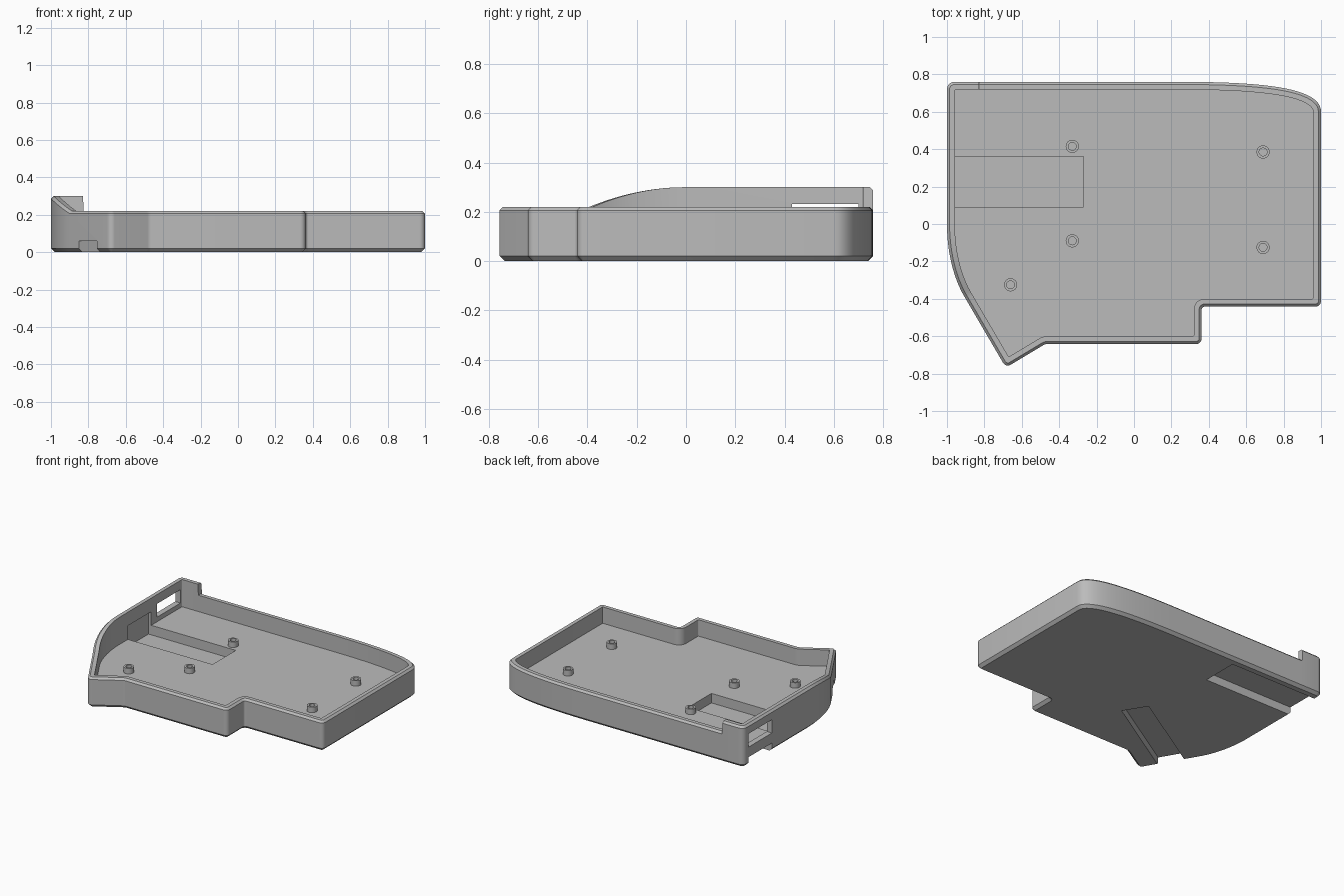
import bpy, bmesh, math
from mathutils import Vector, Matrix

cube = bpy.data.objects.get("Cube")
if cube:
    bpy.data.objects.remove(cube)

FLOOR, RIM, RAISED, WALL = 0.1, 0.22, 0.30, 0.042

mat = bpy.data.materials.new("grey plastic")
mat.use_nodes = True
grey = (0.5, 0.5, 0.5, 1)
mat.diffuse_color = grey
mat.node_tree.nodes["Principled BSDF"].inputs["Base Color"].default_value = grey


def make_object(name, bm):
    bmesh.ops.recalc_face_normals(bm, faces=bm.faces)
    mesh = bpy.data.meshes.new(name)
    bm.to_mesh(mesh)
    bm.free()
    mesh.materials.append(mat)
    ob = bpy.data.objects.new(name, mesh)
    bpy.context.collection.objects.link(ob)
    return ob


def bezier(a, b, c, d, n):
    a, b, c, d = map(Vector, (a, b, c, d))
    pts = []
    for i in range(n + 1):
        t = i / n
        s = 1 - t
        p = a * s**3 + b * 3 * s * s * t + c * 3 * s * t * t + d * t**3
        pts.append((p.x, p.y, 0))
    return pts


def contour(corners, dist, steps=6):
    """Inset the (x, y, radius) corners by dist, then round each one."""
    n = len(corners)
    raw = [Vector(c[:2]) for c in corners]
    moved, radii = [], []
    for i, p in enumerate(raw):
        e1 = (p - raw[i - 1]).normalized()
        e2 = (raw[(i + 1) % n] - p).normalized()
        n1, n2 = Vector((-e1.y, e1.x)), Vector((-e2.y, e2.x))
        moved.append(p + (n1 + n2) * (dist / (1 + n1.dot(n2))))
        convex = e1.x * e2.y - e1.y * e2.x > 0
        radii.append(max(corners[i][2] + (-dist if convex else dist), 0.006))
    out = []
    for i, p in enumerate(moved):
        if corners[i][2] == 0:
            out.append(p)
            continue
        u = (moved[i - 1] - p).normalized()
        v = (moved[(i + 1) % n] - p).normalized()
        half = u.angle(v) / 2
        center = p + (u + v).normalized() * (radii[i] / math.sin(half))
        start = p + u * (radii[i] / math.tan(half)) - center
        sweep = math.pi - 2 * half
        if u.x * v.y - u.y * v.x > 0:
            sweep = -sweep
        for k in range(steps + 1):
            a = sweep * k / steps
            c, s = math.cos(a), math.sin(a)
            out.append(center + Vector((start.x * c - start.y * s, start.x * s + start.y * c)))
    return out


def rim_height(p):
    """The left wall stands higher and sweeps down towards the front."""
    if p.x > -0.827 or p.y < -0.4:
        return RIM
    return RAISED - (RAISED - RIM) * (min(p.y, 0) / 0.4) ** 2


# Outline, counter-clockwise from the front
corners = [(-0.685, -0.768, 0.03), (-0.475, -0.642, 0.04), (0.362, -0.642, 0.03),
           (0.362, -0.442, 0.015), (1, -0.442, 0.03)]
corners += bezier((1, 0.6), (1, 0.72), (0.74, 0.76), (0.25, 0.76), 20)
corners += [(-0.825, 0.76, 0), (-0.829, 0.76, 0), (-1, 0.76, 0.04)]
corners += bezier((-1, 0), (-1, -0.15), (-0.965, -0.295), (-0.9, -0.4), 14)

# Tray: stacked rings from underside, up the outside, over the rim, down inside
top = [rim_height(p) for p in contour(corners, 0)]
levels = [(0.02, lambda h: 0), (0, lambda h: 0.02), (0, lambda h: h - 0.014),
          (0.014, lambda h: h), (WALL, lambda h: h), (WALL, lambda h: FLOOR)]
bm = bmesh.new()
rings = []
for dist, z in levels:
    rings.append([bm.verts.new((p.x, p.y, z(h))) for p, h in zip(contour(corners, dist), top)])
for low, high in zip(rings, rings[1:]):
    for i in range(len(low)):
        bm.faces.new((low[i - 1], low[i], high[i], high[i - 1]))
bm.faces.new(rings[0][::-1])
bm.faces.new(rings[-1])
tray = make_object("case_tray", bm)


def cut(target, center, size, angle=0):
    bm = bmesh.new()
    m = Matrix.Translation(center) @ Matrix.Rotation(angle, 4, "Z") @ Matrix.Diagonal((*size, 1))
    bmesh.ops.create_cube(bm, size=1, matrix=m)
    cutter = make_object("cutter", bm)
    cutter.hide_render = True
    bpy.context.view_layer.objects.active = target
    mod = target.modifiers.new("cut", "BOOLEAN")
    mod.operation = "DIFFERENCE"
    mod.solver = "EXACT"
    mod.object = cutter
    bpy.ops.object.modifier_apply(modifier=mod.name)
    bpy.data.objects.remove(cutter)


# Battery pocket in the floor, reaching a little into the left wall
cut(tray, (-0.625, 0.225, 0.115), (0.71, 0.27, 0.17))
# Port window in the left wall
cut(tray, (-1, 0.565, 0.183), (0.2, 0.27, 0.098))
# Underside channel below the window
cut(tray, (-0.67, 0.565, 0.01), (0.8, 0.27, 0.10))
# Underside channel through the slanted thumb edge
slant = math.atan2(0.22, 0.36)
run = Vector((math.cos(slant), math.sin(slant)))
mid = Vector((-0.8, -0.565)) + run * 0.28
cut(tray, (mid.x, mid.y, 0.01), (0.96, 0.19, 0.10), slant)


# Screw standoffs: short hollow posts
def standoff(name, x, y):
    bm = bmesh.new()
    low, high = FLOOR - 0.005, FLOOR + 0.04
    profile = [(0.035, low), (0.035, high), (0.021, high), (0.021, low)]
    n = 32
    loops = [[bm.verts.new((x + r * math.cos(math.tau * i / n), y + r * math.sin(math.tau * i / n), z))
              for i in range(n)] for r, z in profile]
    for k in range(len(loops)):
        a, b = loops[k - 1], loops[k]
        for i in range(n):
            bm.faces.new((a[i - 1], a[i], b[i], b[i - 1]))
    return make_object(name, bm)


spots = [(-0.33, 0.415), (0.69, 0.385), (-0.33, -0.09), (0.69, -0.125), (-0.66, -0.325)]
parts = [tray] + [standoff(f"screw_standoff_{i + 1}", x, y) for i, (x, y) in enumerate(spots)]

# Smooth curves, sharp edges
bpy.ops.object.select_all(action="DESELECT")
for ob in parts:
    ob.select_set(True)
bpy.context.view_layer.objects.active = tray
bpy.ops.object.shade_smooth_by_angle(angle=math.radians(25))
